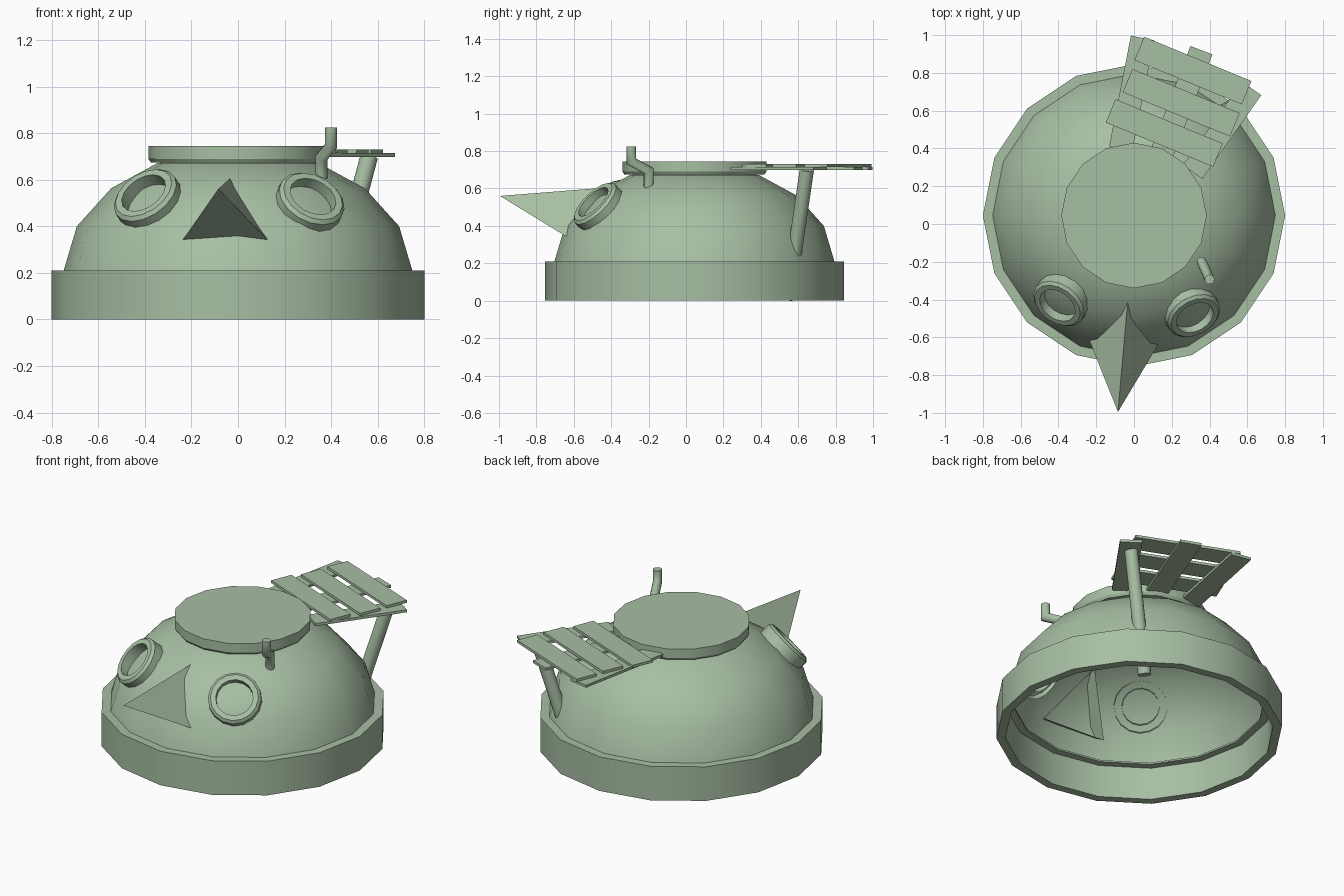
import bpy, bmesh, math
from mathutils import Vector, Matrix
from mathutils.geometry import intersect_line_plane

cube = bpy.data.objects.get("Cube")
if cube:
    bpy.data.objects.remove(cube)

# One colour for everything
GREEN = (0.39, 0.52, 0.37, 1)
mat = bpy.data.materials.new("sage_green")
mat.use_nodes = True
mat.diffuse_color = GREEN
mat.node_tree.nodes["Principled BSDF"].inputs["Base Color"].default_value = GREEN

CENTRE = Vector((0, 0.045, 0))


def finish(name, bm, matrix=Matrix(), smooth=32):
    """Turn the bmesh into an object, smoothed up to the given angle."""
    bmesh.ops.remove_doubles(bm, verts=bm.verts, dist=0.0001)
    bmesh.ops.recalc_face_normals(bm, faces=bm.faces)
    bm.transform(matrix)
    mesh = bpy.data.meshes.new(name)
    bm.to_mesh(mesh)
    bm.free()
    mesh.materials.append(mat)
    obj = bpy.data.objects.new(name, mesh)
    bpy.context.collection.objects.link(obj)
    if smooth:
        bpy.ops.object.select_all(action='DESELECT')
        obj.select_set(True)
        bpy.context.view_layer.objects.active = obj
        bpy.ops.object.shade_smooth_by_angle(angle=math.radians(smooth))
    return obj


def lathe(name, profile, matrix, closed=False, sides=16):
    """Spin a (radius, height) profile around local z."""
    bm = bmesh.new()
    verts = [bm.verts.new((r, 0, z)) for r, z in profile]
    edges = [bm.edges.new(pair) for pair in zip(verts, verts[1:])]
    if closed:
        edges.append(bm.edges.new((verts[-1], verts[0])))
    bmesh.ops.spin(bm, geom=verts + edges, cent=(0, 0, 0), axis=(0, 0, 1),
                   angle=math.tau, steps=sides, use_merge=False)
    return finish(name, bm, matrix)


def facing(position, axis):
    turn = Vector(axis).to_track_quat('Z', 'Y').to_matrix().to_4x4()
    return Matrix.Translation(position) @ turn


def tube(name, points, radius, sides=12):
    """Capped round tube along a path, mitred at each bend."""
    path = [Vector(p) for p in points]
    runs = [(b - a).normalized() for a, b in zip(path, path[1:])]
    frame = facing(path[0], runs[0])
    ring = [frame @ Vector((radius * math.cos(a), radius * math.sin(a), 0))
            for a in (math.tau * k / sides for k in range(sides))]
    bm = bmesh.new()
    loops = [[bm.verts.new(co) for co in ring]]
    for i, run in enumerate(runs):
        normal = run + runs[min(i + 1, len(runs) - 1)]
        ring = [intersect_line_plane(co, co + run, path[i + 1], normal) for co in ring]
        loops.append([bm.verts.new(co) for co in ring])
    for low, high in zip(loops, loops[1:]):
        for k in range(sides):
            bm.faces.new((low[k - 1], low[k], high[k], high[k - 1]))
    bm.faces.new(loops[0])
    bm.faces.new(loops[-1])
    return finish(name, bm, smooth=60)


def board(name, start, end, width, bottom, top):
    """Flat plank lying between two plan points."""
    a, b = Vector(start), Vector(end)
    run = b - a
    mid = (a + b) / 2
    bm = bmesh.new()
    bmesh.ops.create_cube(bm, size=1)
    matrix = (Matrix.Translation((mid.x, mid.y, (bottom + top) / 2))
              @ Matrix.Rotation(math.atan2(run.y, run.x), 4, 'Z')
              @ Matrix.Diagonal((run.length, width, top - bottom, 1)))
    return finish(name, bm, matrix, smooth=0)


# Hull: base ring with an inner lip, thin dome and top hatch
hull = Matrix.Translation(CENTRE)
lathe("base_ring", [(0.8, 0), (0.8, 0.21), (0.705, 0.21), (0.705, 0.2), (0.75, 0.2), (0.75, 0)],
      hull, closed=True)
lathe("dome", [(0, 0.705), (0.345, 0.672), (0.545, 0.563), (0.692, 0.4), (0.75, 0.205)], hull)
lathe("top_hatch", [(0, 0.675), (0.375, 0.675), (0.385, 0.69), (0.385, 0.745), (0, 0.745)], hull)

# Portholes: chamfered collars around the dome surface, open at the back
portholes = {"left": ((0.31, -0.473, 0.505), (0.35, -0.65, 0.66)),
             "right": ((-0.39, -0.41, 0.52), (-0.44, -0.6, 0.66))}
for side, (spot, axis) in portholes.items():
    lathe(side + "_porthole", [(0.15, -0.045), (0.15, 0.02), (0.135, 0.035),
                               (0.105, 0.035), (0.105, -0.045)], facing(spot, axis))

# Three-sided spike, open at the base and reaching just inside the dome
tip = Vector((-0.085, -0.995, 0.56))
bm = bmesh.new()
apex = bm.verts.new(tip)
base = [bm.verts.new(tip + (Vector(p) - tip) * reach) for p, reach in
        [((-0.035, -0.425, 0.605), 1.08), ((-0.235, -0.62, 0.345), 1.14), ((0.13, -0.635, 0.34), 1.14)]]
for i in range(3):
    bm.faces.new((apex, base[i], base[(i + 1) % 3]))
finish("front_spike", bm, smooth=0)

# Cranked vent pipe
tube("vent_pipe", [(0.358, -0.2, 0.58), (0.358, -0.2, 0.695),
                   (0.4, -0.293, 0.745), (0.4, -0.293, 0.825)], 0.026)

# Rear platform: three slats over three fanned battens, on a slanted strut
half = Vector((0.284, -0.117))
for i, mid in enumerate([(0.312, 0.812), (0.25, 0.642), (0.16, 0.482)]):
    mid = Vector(mid)
    board(f"platform_slat_{i + 1}", mid - half, mid + half, 0.134, 0.714, 0.73)
battens = [((0.045, 0.985), (-0.07, 0.4)), ((0.357, 0.92), (0.15, 0.38)), ((0.623, 0.718), (0.31, 0.275))]
for i, (outer, inner) in enumerate(battens):
    board(f"platform_batten_{i + 1}", outer, inner, 0.125, 0.698, 0.714)
tube("platform_strut", [(0.38, 0.545, 0.01), (0.563, 0.646, 0.7)], 0.038)
